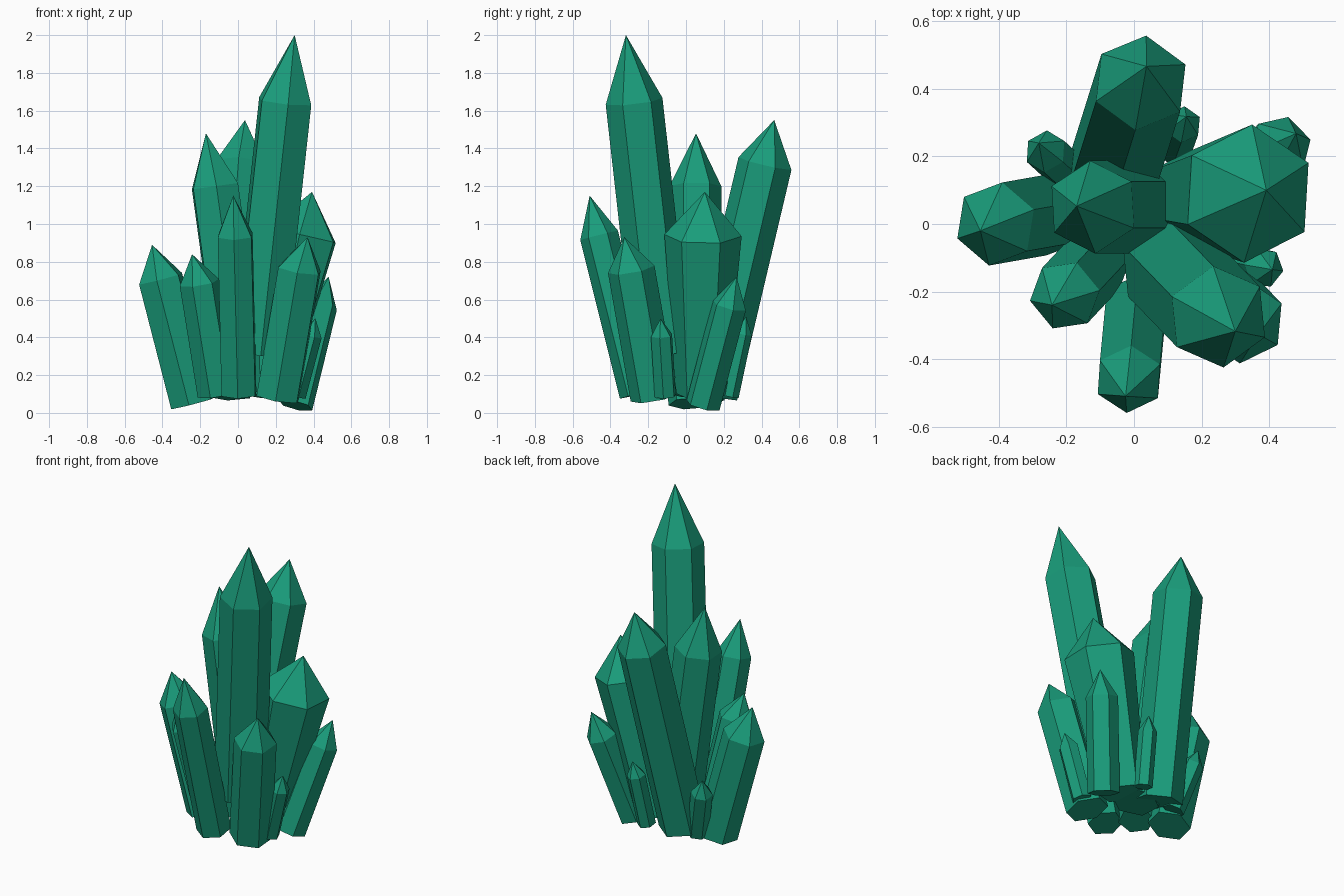
import bpy, bmesh
from math import radians, cos, sin
from mathutils import Vector

if "Cube" in bpy.data.objects:
    bpy.data.objects.remove(bpy.data.objects["Cube"])

mat = bpy.data.materials.new("emerald")
mat.diffuse_color = (0.01, 0.34, 0.2, 1)
mat.use_nodes = True
mat.node_tree.nodes["Principled BSDF"].inputs["Base Color"].default_value = mat.diffuse_color


# hexagonal prism along base -> shoulder, closed by a pointed cap
def crystal(name, base, shoulder, tip, radius, phase, taper=1.0):
    base, shoulder, tip = Vector(base), Vector(shoulder), Vector(tip)
    axis = (shoulder - base).normalized()
    p = radians(phase)
    u = Vector((cos(p), sin(p), 0))
    u = (u - axis * u.dot(axis)).normalized()
    v = axis.cross(u)
    bm = bmesh.new()
    rings = []
    for centre, r in ((base, radius * taper), (shoulder, radius)):
        rings.append([bm.verts.new(centre + r * (u * cos(radians(60 * i)) + v * sin(radians(60 * i))))
                      for i in range(6)])
    apex = bm.verts.new(tip)
    low, high = rings
    bm.faces.new(low[::-1])
    for i in range(6):
        j = (i + 1) % 6
        bm.faces.new((low[i], low[j], high[j], high[i]))
        bm.faces.new((high[i], high[j], apex))
    me = bpy.data.meshes.new(name)
    bm.to_mesh(me)
    bm.free()
    me.materials.append(mat)
    ob = bpy.data.objects.new(name, me)
    bpy.context.collection.objects.link(ob)


# large crystals
crystal("tall_crystal", (.105, -.125, .32), (.25, -.275, 1.65), (.30, -.318, 2.0), .152, 36)
crystal("wide_right_crystal", (.15, .08, .1), (.338, .09, .94), (.392, .10, 1.17), .205, 26, .65)
crystal("back_crystal", (-.07, .13, .1), (.02, .418, 1.32), (.037, .467, 1.55), .145, 24)
crystal("centre_crystal", (.03, .05, .1), (-.122, .05, 1.2), (-.17, .053, 1.48), .138, 33)

# medium crystals
crystal("left_crystal", (-.24, .03, .05), (-.41, 0, .71), (-.455, -.02, .89), .125, 20)
crystal("front_crystal", (.005, -.25, .1), (-.015, -.46, .94), (-.025, -.51, 1.15), .103, 27)
crystal("front_right_crystal", (.21, -.17, .08), (.325, -.29, .76), (.368, -.327, .93), .125, 25)
crystal("front_left_crystal", (-.11, -.11, .1), (-.205, -.212, .69), (-.243, -.24, .84), .106, 10)
crystal("back_right_crystal", (.305, .09, .04), (.435, .23, .57), (.48, .268, .72), .094, 16)

# small crystals
crystal("small_back_crystal", (.12, .225, .09), (.145, .295, .42), (.155, .318, .51), .055, 25)
crystal("small_back_left_crystal", (-.18, .14, .08), (-.262, .215, .38), (-.282, .24, .475), .064, 27)
crystal("small_right_crystal", (.30, -.11, .09), (.385, -.13, .41), (.41, -.135, .50), .06, 50)
